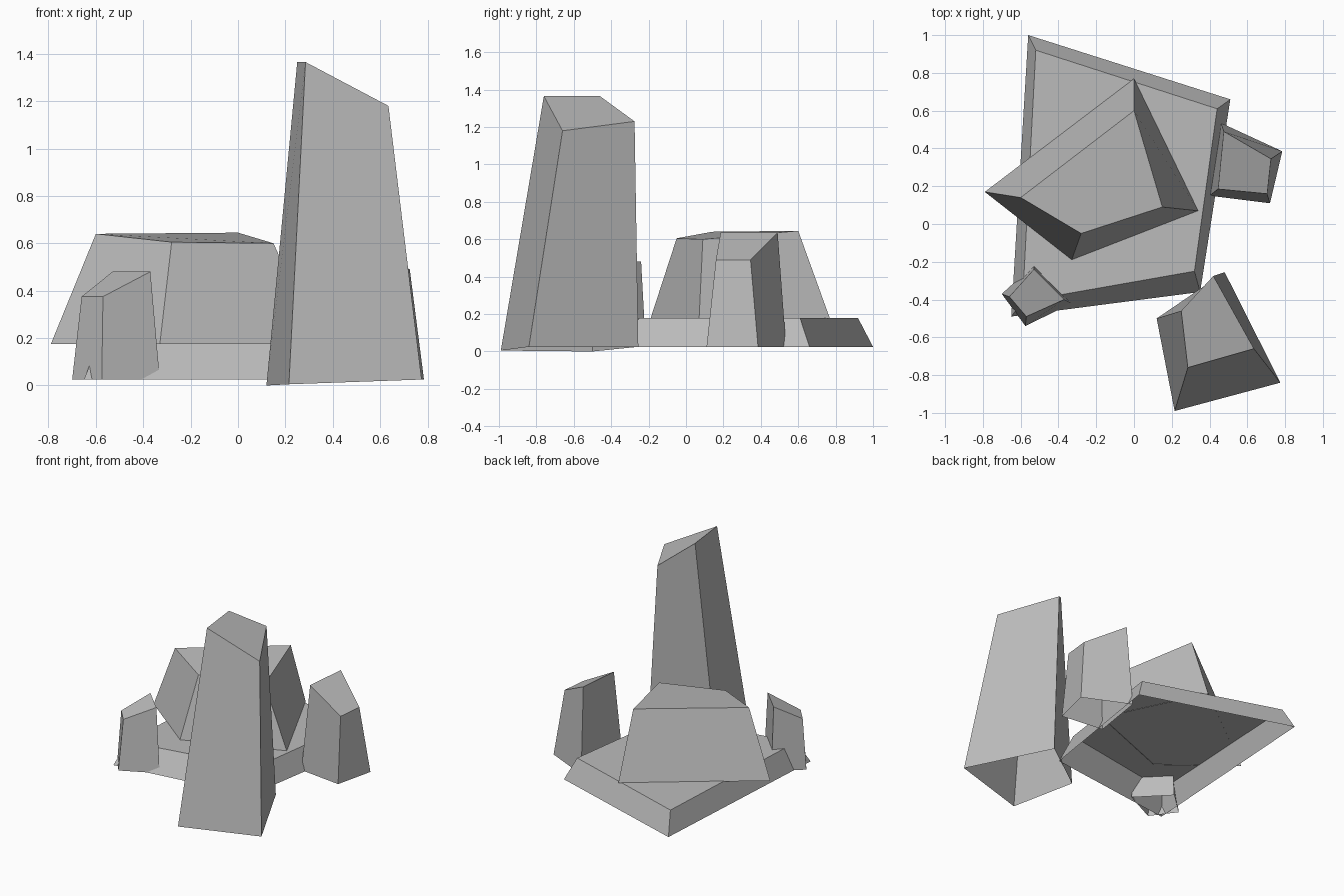
import bpy
import bmesh

default_cube = bpy.data.objects.get("Cube")
if default_cube:
    bpy.data.objects.remove(default_cube, do_unlink=True)

# One plain stone colour for the whole group
stone = bpy.data.materials.new("stone_grey")
stone.use_nodes = True
stone_colour = (0.5, 0.5, 0.5, 1)
stone.diffuse_color = stone_colour
stone.node_tree.nodes["Principled BSDF"].inputs["Base Color"].default_value = stone_colour

GROUND = 0.025
SLAB_TOP = 0.178


def ring(bm, outline, heights):
    """Add a loop of vertices; heights is one level or one value per corner."""
    if not isinstance(heights, (list, tuple)):
        heights = [heights] * len(outline)
    return [bm.verts.new((x, y, z)) for (x, y), z in zip(outline, heights)]


def rock(name, foot, foot_height, crown, crown_height):
    """Faceted tapering block, open underneath, outlines anticlockwise from above."""
    bm = bmesh.new()
    lower = ring(bm, foot, foot_height)
    upper = ring(bm, crown, crown_height)
    count = len(lower)
    for i in range(count):
        j = (i + 1) % count
        bm.faces.new((lower[i], lower[j], upper[j], upper[i]))
    bm.faces.new(upper)
    mesh = bpy.data.meshes.new(name)
    bm.to_mesh(mesh)
    bm.free()
    mesh.materials.append(stone)
    obj = bpy.data.objects.new(name, mesh)
    bpy.context.collection.objects.link(obj)
    return obj


# Wide low slab on the ground
rock("base_slab",
     foot=[(-.56, 1), (-.65, -.49), (.35, -.36), (.51, .66)],
     foot_height=GROUND,
     crown=[(-.52, .92), (-.59, -.41), (.32, -.25), (.44, .61)],
     crown_height=SLAB_TOP)

# Broad boulder resting on the slab, one tip overhanging
rock("upper_boulder",
     foot=[(-.79, .17), (-.33, -.19), (.34, .07), (0, .77)],
     foot_height=SLAB_TOP - 0.003,
     crown=[(-.6, .14), (-.28, -.05), (.15, .09), (0, .6)],
     crown_height=[.64, .605, .6, .645])

# Tall leaning pillar at the front
rock("tall_pillar",
     foot=[(.215, -.99), (.775, -.84), (.48, -.255), (.12, -.5)],
     foot_height=[.005, GROUND, GROUND, 0],
     crown=[(.285, -.76), (.635, -.66), (.42, -.275), (.25, -.46)],
     crown_height=[1.365, 1.18, 1.23, 1.365])

# Medium stone on the left, top sloping outwards
rock("left_stone",
     foot=[(.4, .15), (.72, .11), (.785, .385), (.46, .535)],
     foot_height=GROUND,
     crown=[(.445, .185), (.705, .16), (.725, .345), (.475, .49)],
     crown_height=[.635, .49, .49, .635])

# Small stone at the front right corner, top sloping outwards
rock("right_stone",
     foot=[(-.7, -.37), (-.575, -.54), (-.33, -.42), (-.53, -.215)],
     foot_height=GROUND,
     crown=[(-.66, -.385), (-.57, -.49), (-.37, -.4), (-.53, -.24)],
     crown_height=[.375, .375, .48, .48])
